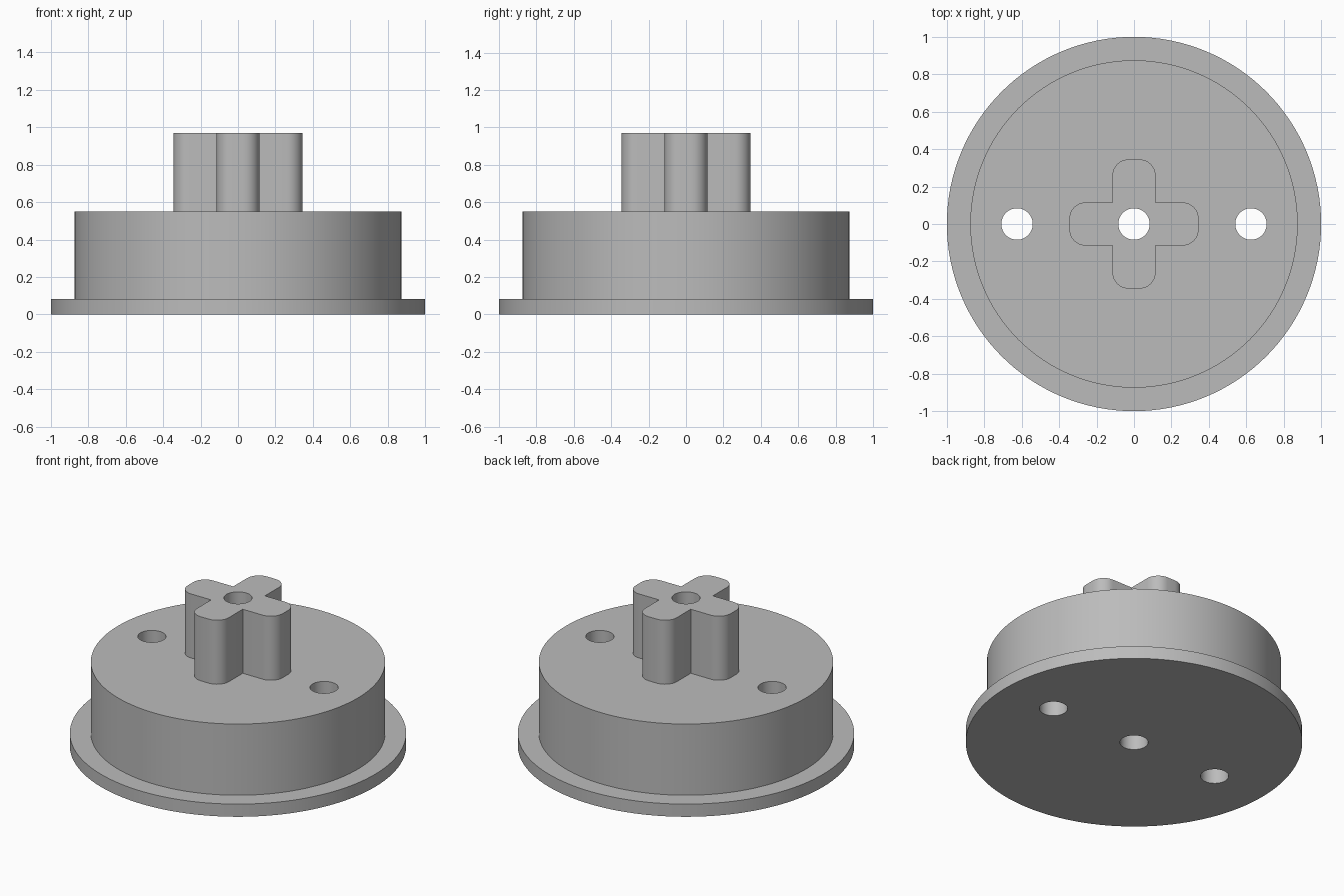
import bpy
import bmesh
from math import cos, sin, pi, tau
from mathutils import Matrix, Vector

if "Cube" in bpy.data.objects:
    bpy.data.objects.remove(bpy.data.objects["Cube"], do_unlink=True)

# Heights and radii
FLANGE_TOP, DRUM_TOP, SHAFT_TOP = 0.083, 0.55, 0.97
FLANGE_R, DRUM_R, HOLE_R, HOLE_X = 1.0, 0.875, 0.084, 0.625
ARM_HALF, ARM_LENGTH, ARM_ROUND = 0.115, 0.345, 0.085

grey = bpy.data.materials.new("plain_grey")
grey.use_nodes = True
colour = (0.5, 0.5, 0.5, 1)
grey.diffuse_color = colour
grey.node_tree.nodes["Principled BSDF"].inputs["Base Color"].default_value = colour


def circle(radius, x=0.0, sides=48):
    return [Vector((x + radius * cos(tau * i / sides), radius * sin(tau * i / sides), 0))
            for i in range(sides)]


def cross(steps=8):
    """Four rounded arms with sharp inner corners, counter-clockwise."""
    c, far = ARM_HALF - ARM_ROUND, ARM_LENGTH - ARM_ROUND
    arm = []
    for cy, start in ((-c, -pi / 2), (c, 0)):
        for i in range(steps + 1):
            a = start + pi / 2 * i / steps
            arm.append(Vector((far + ARM_ROUND * cos(a), cy + ARM_ROUND * sin(a), 0)))
    arm.append(Vector((ARM_HALF, ARM_HALF, 0)))
    return [Matrix.Rotation(k * pi / 2, 3, 'Z') @ p for k in range(4) for p in arm]


def wall(bm, outline, low, high, inward=False):
    rings = [[bm.verts.new((p.x, p.y, z)) for p in outline] for z in (low, high)]
    n = len(outline)
    for i in range(n):
        j = (i + 1) % n
        quad = [rings[0][i], rings[0][j], rings[1][j], rings[1][i]]
        bm.faces.new(quad[::-1] if inward else quad)


def cap(bm, outlines, z, facing):
    """Flat face bounded by the first outline, with the others as openings."""
    edges = []
    for outline in outlines:
        ring = [bm.verts.new((p.x, p.y, z)) for p in outline]
        edges += [bm.edges.new((v, ring[(i + 1) % len(ring)])) for i, v in enumerate(ring)]
    made = bmesh.ops.triangle_fill(bm, use_beauty=True, use_dissolve=False, edges=edges,
                                   normal=Vector((0, 0, facing)))
    for face in made["geom"]:
        if isinstance(face, bmesh.types.BMFace):
            face.normal_update()
            if face.normal.z * facing < 0:
                face.normal_flip()


def finish(name, bm):
    bmesh.ops.remove_doubles(bm, verts=bm.verts, dist=0.0001)
    mesh = bpy.data.meshes.new(name)
    bm.to_mesh(mesh)
    bm.free()
    mesh.materials.append(grey)
    obj = bpy.data.objects.new(name, mesh)
    bpy.context.collection.objects.link(obj)
    bpy.ops.object.select_all(action='DESELECT')
    obj.select_set(True)
    bpy.context.view_layer.objects.active = obj
    bpy.ops.object.shade_smooth_by_angle()


rim, drum_edge = circle(FLANGE_R, sides=128), circle(DRUM_R, sides=128)
bore = circle(HOLE_R)
side_holes = [circle(HOLE_R, x) for x in (-HOLE_X, HOLE_X)]
cross_edge = cross()

# Flange: underside, rim and the ledge around the drum
bm = bmesh.new()
cap(bm, [rim, bore] + side_holes, 0, -1)
wall(bm, rim, 0, FLANGE_TOP)
cap(bm, [rim, drum_edge], FLANGE_TOP, 1)
finish("flange", bm)

# Drum with its two through holes
bm = bmesh.new()
wall(bm, drum_edge, FLANGE_TOP, DRUM_TOP)
cap(bm, [drum_edge, cross_edge] + side_holes, DRUM_TOP, 1)
for hole in side_holes:
    wall(bm, hole, 0, DRUM_TOP, inward=True)
finish("drum", bm)

# Cross-shaped shaft with the central bore through the whole height
bm = bmesh.new()
wall(bm, cross_edge, DRUM_TOP, SHAFT_TOP)
cap(bm, [cross_edge, bore], SHAFT_TOP, 1)
wall(bm, bore, 0, SHAFT_TOP, inward=True)
finish("cross_shaft", bm)
